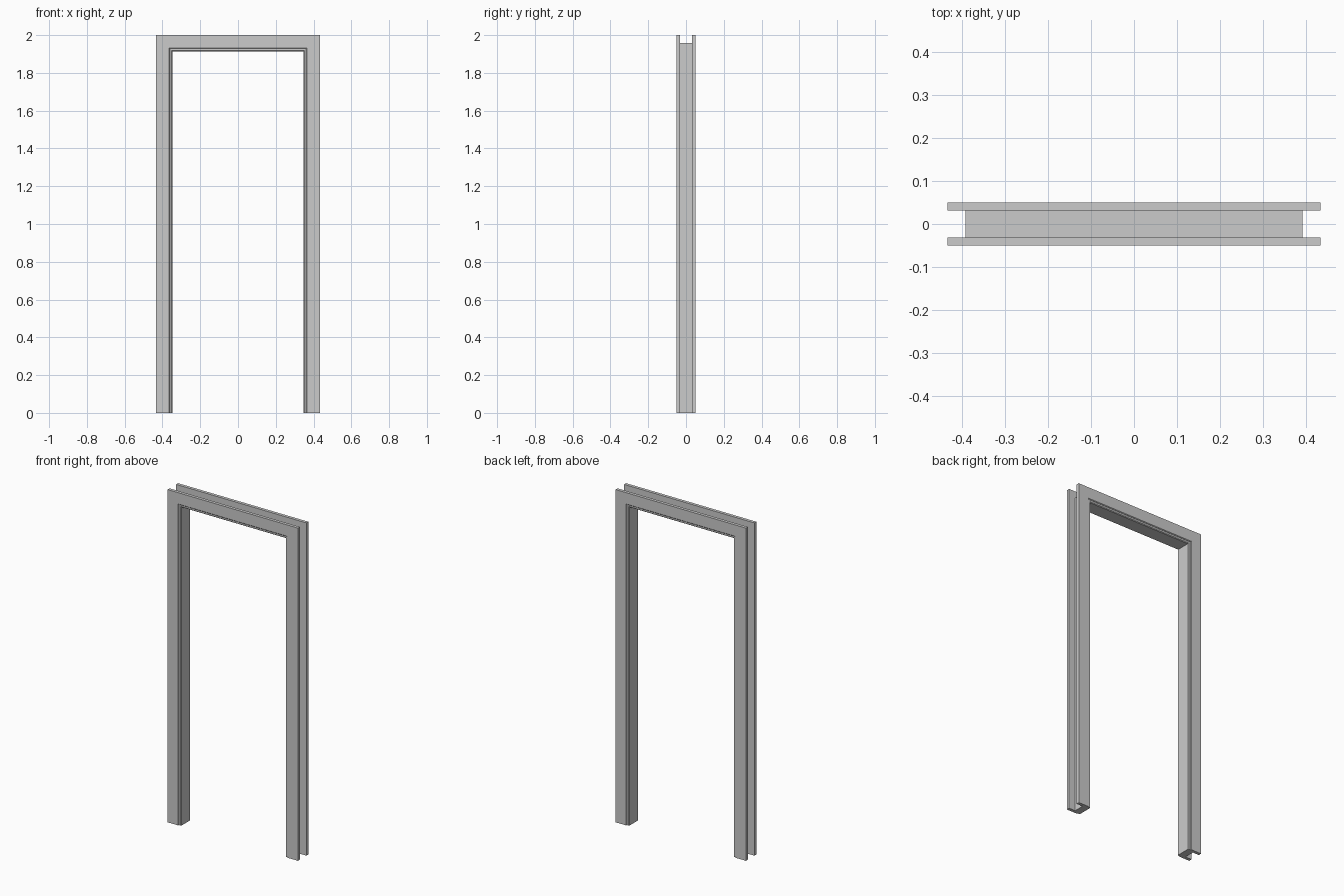
import bpy, bmesh

if "Cube" in bpy.data.objects:
    bpy.data.objects.remove(bpy.data.objects["Cube"])

HALF, TOP = 0.347, 1.914   # clear opening


def sweep(name, profile):
    """Sweep (outset, y) profile around the opening with mitred corners."""
    bm = bmesh.new()
    rows = []
    for sx, top in ((-1, False), (-1, True), (1, True), (1, False)):
        rows.append([bm.verts.new((sx * (HALF + o), y, TOP + o if top else 0))
                     for o, y in profile])
    n = len(profile)
    for a, b in zip(rows, rows[1:]):
        for i in range(n):
            j = (i + 1) % n
            bm.faces.new((a[i], a[j], b[j], b[i]))
    # floor ends
    bm.faces.new(rows[0])
    bm.faces.new(rows[-1])
    bmesh.ops.recalc_face_normals(bm, faces=bm.faces)
    me = bpy.data.meshes.new(name)
    bm.to_mesh(me)
    bm.free()
    ob = bpy.data.objects.new(name, me)
    bpy.context.collection.objects.link(ob)
    return ob


# Lining: back portion between the casings, wider chamfered nose at the opening
half = [(0.000, 0.041), (0.004, 0.045), (0.014, 0.045), (0.014, 0.031), (0.044, 0.031)]
sweep("door_lining", half + [(o, -y) for o, y in reversed(half)])

# Casings: flat boards with a small chamfer along the inner edge
for side, name in ((-1, "front_casing"), (1, "back_casing")):
    board = [(0.014, 0.031), (0.014, 0.046), (0.018, 0.050), (0.086, 0.050), (0.086, 0.031)]
    sweep(name, [(o, side * y) for o, y in board])
